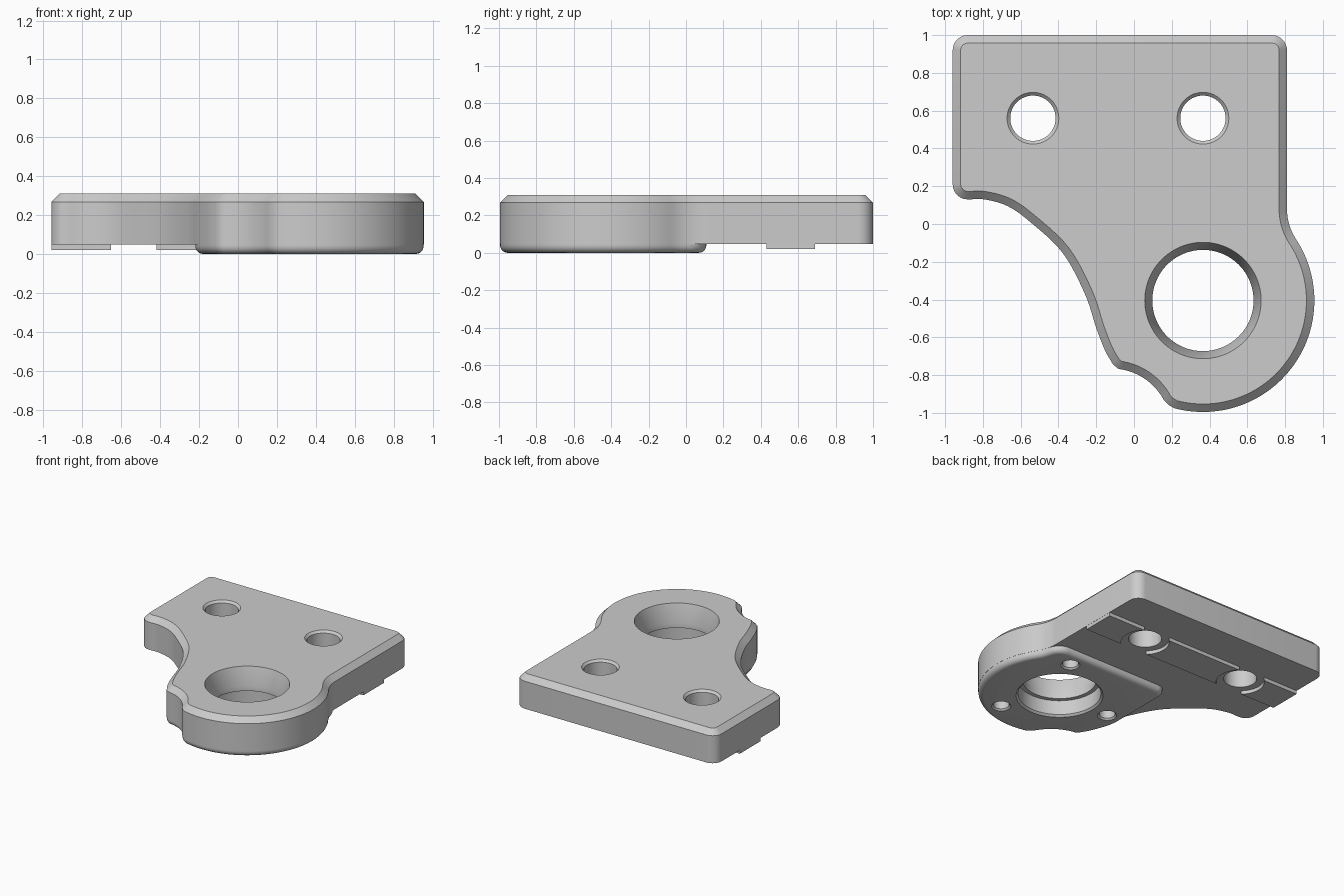
import bpy, bmesh, math
from mathutils import Vector

cube = bpy.data.objects.get("Cube")
if cube:
    bpy.data.objects.remove(cube)

grey = bpy.data.materials.new("plain_grey")
grey.use_nodes = True
grey.diffuse_color = (0.604, 0.604, 0.604, 1)
grey.node_tree.nodes["Principled BSDF"].inputs["Base Color"].default_value = grey.diffuse_color

BOTTOM, TOP, CHAMFER = 0.048, 0.31, 0.042
RING = Vector((0.365, -0.405))
HOLES = [(-0.535, 0.56), (0.365, 0.56)]


def arc(center, r, a0, a1, n):
    """Points on an arc, angles in degrees."""
    angles = [math.radians(a0 + (a1 - a0) * i / n) for i in range(n + 1)]
    return [Vector((center[0] + r * math.cos(a), center[1] + r * math.sin(a))) for a in angles]


def spline(pts, n=6):
    """Smooth curve through the points."""
    p = [Vector(q) for q in pts]
    p = [2 * p[0] - p[1]] + p + [2 * p[-1] - p[-2]]
    out = []
    for a, b, c, d in zip(p, p[1:], p[2:], p[3:]):
        for i in range(n):
            t = i / n
            out.append(0.5 * (2 * b + (c - a) * t + (2 * a - 5 * b + 4 * c - d) * t * t
                              + (3 * b - a - 3 * c + d) * t ** 3))
    return out + [p[-2]]


def inset(pts, d):
    """Move a clockwise outline inward by d."""
    out = []
    for i, p in enumerate(pts):
        e0 = (p - pts[i - 1]).normalized()
        e1 = (pts[(i + 1) % len(pts)] - p).normalized()
        n = Vector((e0.y + e1.y, -e0.x - e1.x)).normalized()
        out.append(p + n * d / max(0.5, n.dot(Vector((e0.y, -e0.x)))))
    return out


def loft(name, layers):
    """Closed solid through stacked outlines given as (points, z)."""
    bm = bmesh.new()
    rings = [[bm.verts.new((p[0], p[1], z)) for p in pts] for pts, z in layers]
    for a, b in zip(rings, rings[1:]):
        for i in range(len(a)):
            bm.faces.new((a[i - 1], a[i], b[i], b[i - 1]))
    bm.faces.new(rings[0][::-1])
    bm.faces.new(rings[-1])
    bm.normal_update()
    # Faces must point outward whichever way the outline runs
    if bm.calc_volume(signed=True) < 0:
        bmesh.ops.reverse_faces(bm, faces=bm.faces)
    mesh = bpy.data.meshes.new(name)
    bm.to_mesh(mesh)
    bm.free()
    mesh.materials.append(grey)
    ob = bpy.data.objects.new(name, mesh)
    bpy.context.collection.objects.link(ob)
    return ob


def lathe(center, profile, n=64):
    """Round cutter from (radius, z) pairs."""
    return loft("cutter", [(arc(center, r, 0, 360 - 360 / n, n - 1), z) for r, z in profile])


def boolean(target, tool, operation):
    mod = target.modifiers.new("boolean", 'BOOLEAN')
    mod.operation, mod.solver, mod.object = operation, 'EXACT', tool
    bpy.context.view_layer.objects.active = target
    bpy.ops.object.modifier_apply(modifier=mod.name)
    bpy.data.objects.remove(tool)


# Plate outline, clockwise, split where the raised pad starts
left_curve = spline([(-0.11, -0.745), (-0.153, -0.67), (-0.2, -0.55), (-0.26, -0.37),
                     (-0.38, -0.15), (-0.555, 0.015), (-0.67, 0.095), (-0.79, 0.13), (-0.88, 0.13)])
square_end = (arc((-0.88, 0.21), 0.08, 270, 180, 6) + arc((-0.88, 0.92), 0.08, 180, 90, 8)
              + arc((0.73, 0.92), 0.08, 90, 0, 8))
round_end = (arc((1.103, 0.08), 0.293, 180, 212, 10) + arc(RING, 0.59, 32, -105, 60)
             + [Vector((0.182, -0.957))]
             + arc((-0.12, -1.08), 0.315, 28, 83, 14))
outline = round_end + left_curve[:-1] + square_end
plate = loft("mounting_plate", [(outline, BOTTOM), (outline, TOP - CHAMFER),
                                (inset(outline, CHAMFER), TOP)])

# Raised pad under the round end, with a rounded lower edge
pad_outline = (arc((0.7, -0.01), 0.12, 90, 10, 8)
               + [p for p in round_end if p.y < -0.03]
               + [p for p in left_curve if p.x > -0.215 and p.y < -0.4]
               + [Vector((-0.22, -0.46))] + arc((-0.14, 0.03), 0.08, 180, 90, 8))
R = 0.04
pad_layers = []
for i in range(6):
    a = math.radians(90 * i / 5)
    pad_layers.append((inset(pad_outline, 0.001 + R * (1 - math.sin(a))), R * (1 - math.cos(a))))
pad_layers.append((inset(pad_outline, 0.001), BOTTOM + 0.02))
boolean(plate, loft("pad", pad_layers), 'UNION')

# Locating rail across the underside, relieved around the bolt holes
x0, x1, y0, y1 = -0.959, 0.809, 0.43, 0.69
rect = [(x0, y0), (x0, y1), (x1, y1), (x1, y0)]
rail = loft("rail", [(rect, 0.02), (rect, BOTTOM + 0.02)])
for hole in HOLES:
    boolean(rail, lathe(hole, [(0.175, -0.1), (0.175, 0.2)]), 'DIFFERENCE')
boolean(plate, rail, 'UNION')

# Bolt holes with a small chamfer at the top
for hole in HOLES:
    boolean(plate, lathe(hole, [(0.12, -0.1), (0.12, 0.293), (0.137, TOP), (0.137, 0.4)]), 'DIFFERENCE')

# Large stepped bore with a tapered mouth
boolean(plate, lathe(RING, [(0.315, -0.1), (0.315, 0), (0.3, 0.015), (0.3, 0.13), (0.268, 0.13),
                            (0.268, 0.17), (0.308, TOP), (0.308, 0.4)], 96), 'DIFFERENCE')

# Three blind screw holes around the bore
for angle in (60, 180, 300):
    spot = arc(RING, 0.45, angle, angle, 1)[0]
    boolean(plate, lathe(spot, [(0.07, -0.1), (0.07, 0), (0.058, 0.012), (0.058, 0.17)], 32), 'DIFFERENCE')

bpy.ops.object.select_all(action='DESELECT')
plate.select_set(True)
bpy.context.view_layer.objects.active = plate
bpy.ops.object.shade_smooth_by_angle(angle=math.radians(30))
